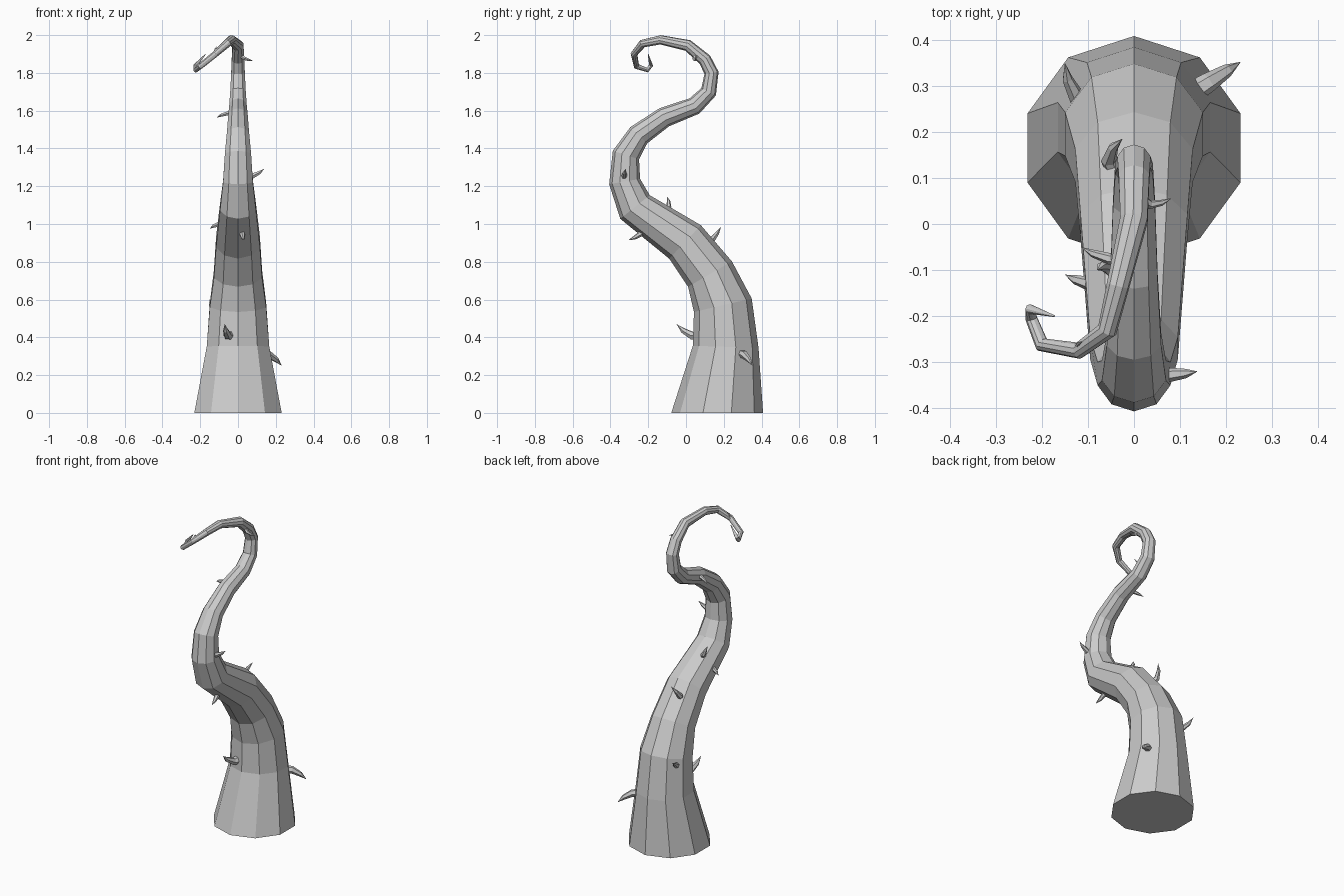
import bpy
import bmesh
from math import cos, sin, tau
from mathutils import Vector

cube = bpy.data.objects.get("Cube")
if cube:
    bpy.data.objects.remove(cube, do_unlink=True)

grey = bpy.data.materials.new("plain grey")
grey.use_nodes = True
colour = (0.6, 0.6, 0.6, 1)
grey.diffuse_color = colour
grey.node_tree.nodes["Principled BSDF"].inputs["Base Color"].default_value = colour


def sweep(name, points, radii, sides, first_tangent=None, pointed=False):
    """Loft a flat-shaded tapering tube along a path without twisting."""
    bm = bmesh.new()
    points = [Vector(p) for p in points]
    last = len(points) - 1
    side, rings = None, []
    for i, (point, radius) in enumerate(zip(points, radii)):
        before = (point - points[max(i - 1, 0)]).normalized()
        after = (points[min(i + 1, last)] - point).normalized()
        tangent = (before + after).normalized()
        if i == 0 and first_tangent:
            tangent = Vector(first_tangent)
        if side is None:
            guess = Vector((0, 1, 0))
            side = Vector((1, 0, 0)) if abs(tangent.dot(guess)) > 0.9 else guess
        side = (side - tangent * side.dot(tangent)).normalized()
        other = tangent.cross(side)
        if pointed and i == last:
            rings.append([bm.verts.new(point)])
            continue
        rings.append([bm.verts.new(point + radius * (side * cos(tau * k / sides)
                                                    + other * sin(tau * k / sides)))
                      for k in range(sides)])
    for low, high in zip(rings, rings[1:]):
        for k in range(sides):
            n = (k + 1) % sides
            if len(high) == 1:
                bm.faces.new((low[k], low[n], high[0]))
            else:
                bm.faces.new((low[k], low[n], high[n], high[k]))
    bm.faces.new(rings[0][::-1])
    if not pointed:
        bm.faces.new(rings[-1])
    bmesh.ops.recalc_face_normals(bm, faces=bm.faces)
    mesh = bpy.data.meshes.new(name)
    bm.to_mesh(mesh)
    bm.free()
    mesh.materials.append(grey)
    obj = bpy.data.objects.new(name, mesh)
    bpy.context.collection.objects.link(obj)


# Stem: centre line (x, y, z) and radius
stem = [
    (0, 0.165, 0, 0.243), (0, 0.21, 0.35, 0.174), (0, 0.195, 0.57, 0.157),
    (0, 0.127, 0.735, 0.134), (0, -0.005, 0.905, 0.122), (0, -0.27, 1.09, 0.1),
    (0, -0.325, 1.225, 0.083), (0, -0.318, 1.365, 0.073), (0, -0.25, 1.47, 0.062),
    (0, -0.115, 1.565, 0.054), (0, 0.045, 1.625, 0.048), (0, 0.12, 1.7, 0.043),
    (0, 0.135, 1.8, 0.038), (0, 0.1, 1.87, 0.035), (0, 0.01, 1.945, 0.031),
    (-0.035, -0.135, 1.975, 0.025), (-0.058, -0.23, 1.955, 0.022),
    (-0.12, -0.275, 1.9, 0.018), (-0.2, -0.262, 1.835, 0.016),
    (-0.223, -0.205, 1.815, 0.013), (-0.225, -0.185, 1.84, 0.011),
    (-0.173, -0.2, 1.898, 0.002),
]
spine = [Vector(s[:3]) for s in stem]
sweep("stem", spine, [s[3] for s in stem], 10, first_tangent=(0, 0, 1))


def outward(point):
    """Direction from the nearest place on the centre line to the point."""
    best = None
    for a, b in zip(spine, spine[1:]):
        t = max(0, min(1, (point - a).dot(b - a) / (b - a).length_squared))
        offset = point - a.lerp(b, t)
        if best is None or offset.length < best.length:
            best = offset
    return best.normalized()


# Thorns: base, tip and base radius
thorns = [
    ((-0.05, 0.045, 0.41), (-0.07, -0.05, 0.47), 0.025),
    ((0.15, 0.3, 0.31), (0.232, 0.352, 0.25), 0.024),
    ((-0.115, 0.27, 0.55), (-0.15, 0.35, 0.6), 0.02),
    ((-0.05, 0.13, 0.91), (-0.025, 0.185, 0.985), 0.019),
    ((-0.09, -0.13, 1.0), (-0.15, -0.11, 0.975), 0.017),
    ((0.02, -0.235, 0.955), (0.03, -0.305, 0.915), 0.017),
    ((-0.055, -0.095, 1.085), (-0.08, -0.1, 1.145), 0.016),
    ((0.07, -0.327, 1.255), (0.138, -0.32, 1.292), 0.017),
    ((-0.045, -0.075, 1.585), (-0.115, -0.05, 1.562), 0.014),
    ((0.03, 0.045, 1.88), (0.082, 0.056, 1.862), 0.011),
    ((-0.12, -0.268, 1.908), (-0.112, -0.255, 1.94), 0.007),
]
for number, (base, tip, radius) in enumerate(thorns, 1):
    base, tip = Vector(base), Vector(tip)
    out = outward(base)
    reach = (tip - base).length
    middle = base.lerp(tip, 0.45) + out * reach * 0.16
    sweep(f"thorn_{number}", [base - out * radius, base + out * reach * 0.12, middle, tip],
          [radius, radius * 0.9, radius * 0.6, 0], 6, pointed=True)
